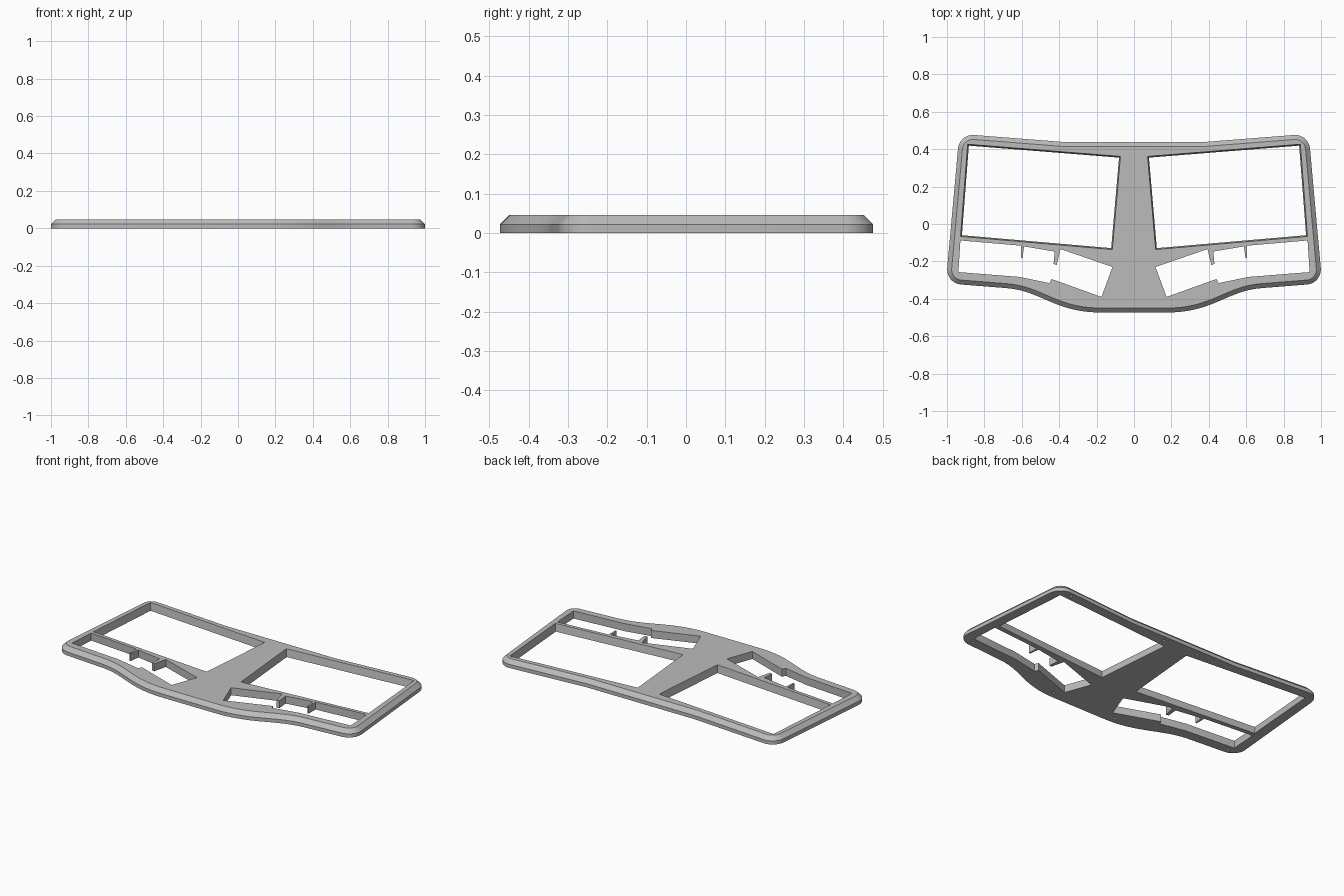
import bpy
import bmesh
import math
from mathutils import Vector
from mathutils.geometry import interpolate_bezier

if "Cube" in bpy.data.objects:
    bpy.data.objects.remove(bpy.data.objects["Cube"], do_unlink=True)

HEIGHT, RIM, BEVEL = 0.046, 0.022, 0.024

grey = bpy.data.materials.new("mid grey")
grey.use_nodes = True
colour = (0.5, 0.5, 0.5, 1)
grey.diffuse_color = colour
grey.node_tree.nodes["Principled BSDF"].inputs["Base Color"].default_value = colour


def fillet(before, corner, after, radius, steps=10):
    """Round one corner with a circular arc."""
    a, c, b = (Vector(p) for p in (before, corner, after))
    u, v = (a - c).normalized(), (b - c).normalized()
    half = u.angle(v) / 2
    centre = c + (u + v).normalized() * radius / math.sin(half)
    start = c + u * radius / math.tan(half) - centre
    end = c + v * radius / math.tan(half) - centre
    sweep = start.angle_signed(end)
    out = []
    for i in range(steps + 1):
        t = -sweep * i / steps
        out.append(centre + Vector((start.x * math.cos(t) - start.y * math.sin(t),
                                    start.x * math.sin(t) + start.y * math.cos(t))))
    return out


def mirror(points):
    return [Vector((-p[0], p[1])) for p in reversed(points)]


def inset(points, d):
    """Move a clockwise outline inward by d (outward if negative)."""
    out = []
    for i, p in enumerate(points):
        p = Vector(p)
        e1 = (p - Vector(points[i - 1])).normalized()
        e2 = (Vector(points[(i + 1) % len(points)]) - p).normalized()
        n1, n2 = Vector((e1.y, -e1.x)), Vector((e2.y, -e2.x))
        out.append(p + (n1 + n2) * d / (1 + n1.dot(n2)))
    return out


def loft(name, layers):
    """Closed solid through stacked outlines, given as (outline, z)."""
    bm = bmesh.new()
    rings = [[bm.verts.new((p[0], p[1], z)) for p in pts] for pts, z in layers]
    for low, high in zip(rings, rings[1:]):
        for i in range(len(low)):
            bm.faces.new((low[i - 1], low[i], high[i], high[i - 1]))
    bm.faces.new(rings[0])
    bm.faces.new(rings[-1])
    bmesh.ops.recalc_face_normals(bm, faces=bm.faces)
    mesh = bpy.data.meshes.new(name)
    bm.to_mesh(mesh)
    bm.free()
    mesh.materials.append(grey)
    obj = bpy.data.objects.new(name, mesh)
    bpy.context.collection.objects.link(obj)
    return obj


# Outer outline, right half, clockwise from the back centre
back, back_corner, front_corner = (0.37, 0.438), (0.934, 0.482), (1.006, -0.317)
wave = [(0.68, -0.343), (0.5, -0.357), (0.42, -0.473), (0.18, -0.473)]
half = [Vector(back)]
half += fillet(back, back_corner, front_corner, 0.08)
half += fillet(back_corner, front_corner, wave[0], 0.08)
half += [p.to_2d() for p in interpolate_bezier(*[Vector((*p, 0)) for p in wave], 24)]
outline = half + mirror(half)

frame = loft("keyboard_frame", [(outline, 0), (outline, RIM),
                                (inset(outline, BEVEL), HEIGHT)])

# Openings: main key field, and thumb field with two hanging tabs
main_field = [(0.08, 0.355), (0.883, 0.419), (0.92, -0.06), (0.122, -0.129)]
thumb_field = [(0.928, -0.088), (0.939, -0.257), (0.612, -0.283), (0.452, -0.316),
               (0.441, -0.294), (0.174, -0.39), (0.115, -0.23), (0.393, -0.134),
               (0.413, -0.218), (0.43, -0.214), (0.424, -0.147), (0.588, -0.12),
               (0.596, -0.182), (0.604, -0.182), (0.604, -0.116)]
screw_spots = [(0.83, 0.447), (0.12, 0.4), (0.92, -0.29), (0.22, -0.43)]

cutters = []
for flip in (False, True):
    side = mirror if flip else list
    field = side(main_field)
    cutters.append(loft("main_cutter", [(field, -0.01), (field, 0),
                                        (inset(field, -0.007), HEIGHT),
                                        (inset(field, -0.007), HEIGHT + 0.01)]))
    field = side(thumb_field)
    cutters.append(loft("thumb_cutter", [(field, -0.01), (field, HEIGHT + 0.01)]))
    # Blind screw holes in the underside
    for x, y in side(screw_spots):
        ring = [(x + 0.008 * math.cos(a * math.tau / 16),
                 y + 0.008 * math.sin(a * math.tau / 16)) for a in range(16)]
        cutters.append(loft("screw_cutter", [(ring, -0.01), (ring, 0.02)]))

bpy.context.view_layer.objects.active = frame
for cutter in cutters:
    cutter.hide_render = True
    cut = frame.modifiers.new("cut", "BOOLEAN")
    cut.operation = "DIFFERENCE"
    cut.solver = "EXACT"
    cut.object = cutter
    bpy.ops.object.modifier_apply(modifier=cut.name)
    bpy.data.objects.remove(cutter, do_unlink=True)

for obj in bpy.context.selected_objects:
    obj.select_set(False)
frame.select_set(True)
bpy.ops.object.shade_smooth_by_angle(angle=math.radians(30))
